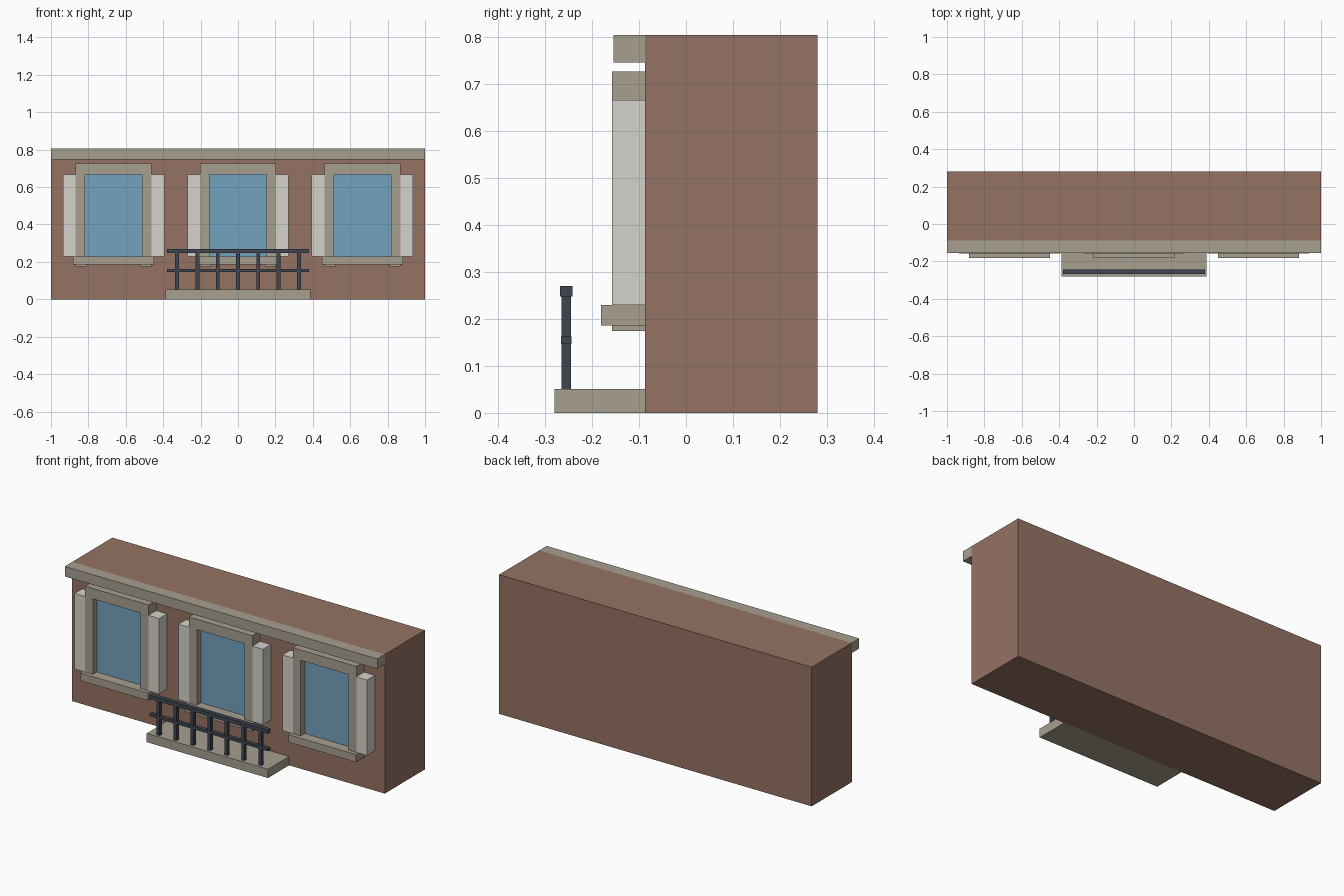
import bpy, bmesh
from mathutils import Vector

if "Cube" in bpy.data.objects:
    bpy.data.objects.remove(bpy.data.objects["Cube"])


def material(name, rgb):
    m = bpy.data.materials.new(name)
    m.diffuse_color = (*rgb, 1)
    m.use_nodes = True
    m.node_tree.nodes["Principled BSDF"].inputs["Base Color"].default_value = m.diffuse_color
    return m


BRICK = material("brick", (0.30, 0.17, 0.125))
STONE = material("stone", (0.39, 0.35, 0.28))
SHUTTER = material("shutter_paint", (0.66, 0.65, 0.60))
GLASS = material("glass", (0.17, 0.36, 0.52))
IRON = material("iron", (0.05, 0.06, 0.08))

WALL_Y = -0.087   # front plane of the wall
FRAME_Y = -0.158  # front plane of window surrounds and shutters


def box(name, x, y, z, mat):
    """Box from (min, max) ranges on each axis."""
    bm = bmesh.new()
    bmesh.ops.create_cube(bm, size=1)
    size = Vector((x[1] - x[0], y[1] - y[0], z[1] - z[0]))
    bmesh.ops.scale(bm, vec=size, verts=bm.verts)
    mesh = bpy.data.meshes.new(name)
    bm.to_mesh(mesh)
    bm.free()
    mesh.materials.append(mat)
    ob = bpy.data.objects.new(name, mesh)
    ob.location = (sum(x) / 2, sum(y) / 2, sum(z) / 2)
    bpy.context.collection.objects.link(ob)
    return ob


def span(centre, half):
    return (centre - half, centre + half)


def window(cx, tag):
    front = (FRAME_Y, WALL_Y)
    box(f"{tag}_glass", span(cx, 0.153), (-0.121, WALL_Y), (0.23, 0.667), GLASS)
    box(f"{tag}_lintel", span(cx, 0.203), front, (0.667, 0.727), STONE)
    box(f"{tag}_sill", span(cx, 0.216), (-0.181, WALL_Y), (0.186, 0.23), STONE)
    for s, side in ((-1, "left"), (1, "right")):
        jamb = span(cx + s * 0.178, 0.025)
        box(f"{tag}_{side}_jamb", jamb, front, (0.23, 0.667), STONE)
        box(f"{tag}_{side}_sill_bracket", span(cx + s * 0.174, 0.029), front, (0.174, 0.186), STONE)
        box(f"{tag}_{side}_shutter", span(cx + s * 0.237, 0.034), front, (0.23, 0.667), SHUTTER)


# Wall and cornice
box("wall", (-1, 1), (WALL_Y, 0.28), (0, 0.805), BRICK)
box("cornice", (-1, 1), (-0.155, WALL_Y), (0.747, 0.805), STONE)

# Three matching windows
for cx, tag in ((-0.665, "left_window"), (0, "middle_window"), (0.665, "right_window")):
    window(cx, tag)

# Balcony slab and iron railing
box("balcony_slab", span(0, 0.388), (-0.28, WALL_Y), (0, 0.051), STONE)
box("top_rail", span(0, 0.379), span(-0.255, 0.013), (0.248, 0.27), IRON)
box("middle_rail", span(0, 0.379), span(-0.255, 0.0115), (0.147, 0.163), IRON)
for i in range(7):
    box(f"baluster_{i + 1}", span((i - 3) * 0.1085, 0.01), span(-0.255, 0.01), (0.051, 0.248), IRON)
